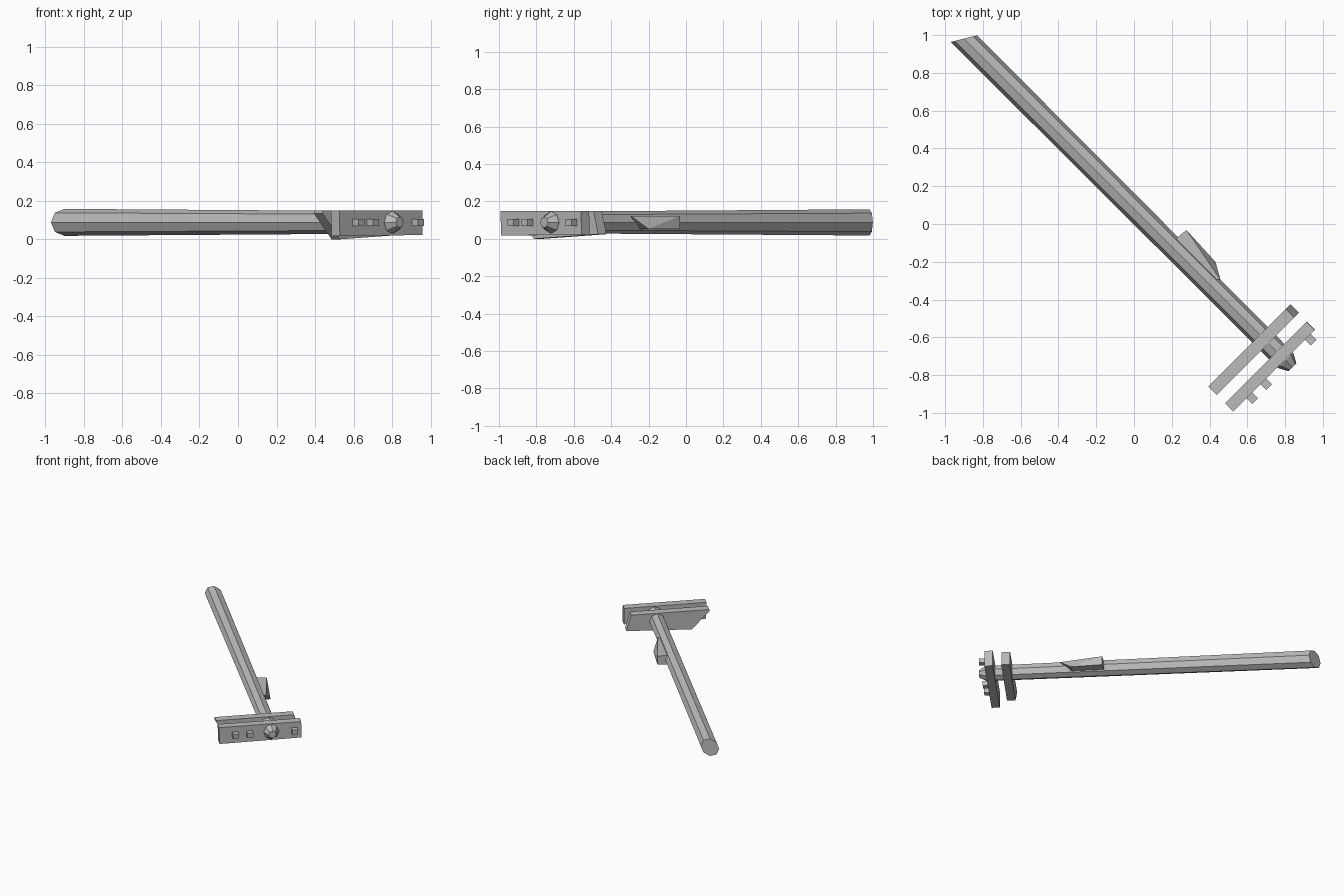
import bpy, bmesh, math
from mathutils import Matrix, Vector

cube = bpy.data.objects.get("Cube")
if cube:
    bpy.data.objects.remove(cube, do_unlink=True)

grey = bpy.data.materials.new("plain_grey")
grey.use_nodes = True
grey.diffuse_color = (0.5, 0.5, 0.5, 1)
grey.node_tree.nodes["Principled BSDF"].inputs["Base Color"].default_value = grey.diffuse_color

# Parts are modelled with x along the shaft (head at +x), then turned to the diagonal
TURN = Matrix.Rotation(math.radians(-45), 4, "Z")
AXIS_Y, AXIS_Z = 0.057, 0.088


def finish(name, bm):
    bmesh.ops.recalc_face_normals(bm, faces=bm.faces)
    bm.transform(TURN)
    mesh = bpy.data.meshes.new(name)
    bm.to_mesh(mesh)
    bm.free()
    mesh.materials.append(grey)
    bpy.context.collection.objects.link(bpy.data.objects.new(name, mesh))


def loft(name, rings):
    """Bridge rings with equal point counts and cap both ends."""
    bm = bmesh.new()
    loops = [[bm.verts.new(p) for p in ring] for ring in rings]
    n = len(loops[0])
    for a, b in zip(loops, loops[1:]):
        for i in range(n):
            j = (i + 1) % n
            bm.faces.new((a[i], a[j], b[j], b[i]))
    bm.faces.new(loops[0])
    bm.faces.new(loops[-1])
    finish(name, bm)


def ring(x, ry, rz, slant=0.0):
    """Octagon around the shaft axis, optionally cut at a slant."""
    pts = []
    for i in range(8):
        a = math.tau * i / 8
        dy = ry * math.cos(a)
        pts.append((x + slant * dy, AXIS_Y + dy, AXIS_Z + rz * math.sin(a)))
    return pts


def bar(name, x0, x1, profile):
    loft(name, [[(x, y, z) for y, z in profile] for x in (x0, x1)])


# Shaft with a slanted butt, slight taper and blunt tip through the head
loft("shaft", [ring(-1.331, 0.062, 0.070, 0.6),
               ring(1.079, 0.057, 0.058),
               ring(1.130, 0.029, 0.029)])

# Two cross bars of the head
bar("inner_bar", 0.887, 0.949,
    [(-0.33, 0.15), (-0.33, 0.135), (-0.20, 0.0), (0.285, 0.025), (0.25, 0.15)])
bar("outer_bar", 1.012, 1.073,
    [(-0.33, 0.15), (-0.325, 0.018), (0.282, 0.022), (0.28, 0.15)])

# Square pegs on the outer bar
for i, y in enumerate((-0.210, -0.105, 0.228)):
    bar(f"peg_{i + 1}", 1.06, 1.117,
        [(y + sy * 0.022, AXIS_Z + sz * 0.018)
         for sy, sz in ((-1, -1), (1, -1), (1, 1), (-1, 1))])

# Wedge grip on the side of the shaft, undercut toward the head
bm = bmesh.new()
top = [(0.21, 0.09), (0.219, 0.174), (0.533, 0.115), (0.50, 0.09)]
bottom = [(0.21, 0.09), (0.219, 0.174), (0.447, 0.163), (0.45, 0.09)]
for outline, z in ((top, 0.123), (bottom, 0.053)):
    for x, y in outline:
        bm.verts.new(Vector((x, y, z)))
bmesh.ops.convex_hull(bm, input=bm.verts)
finish("side_wedge", bm)
